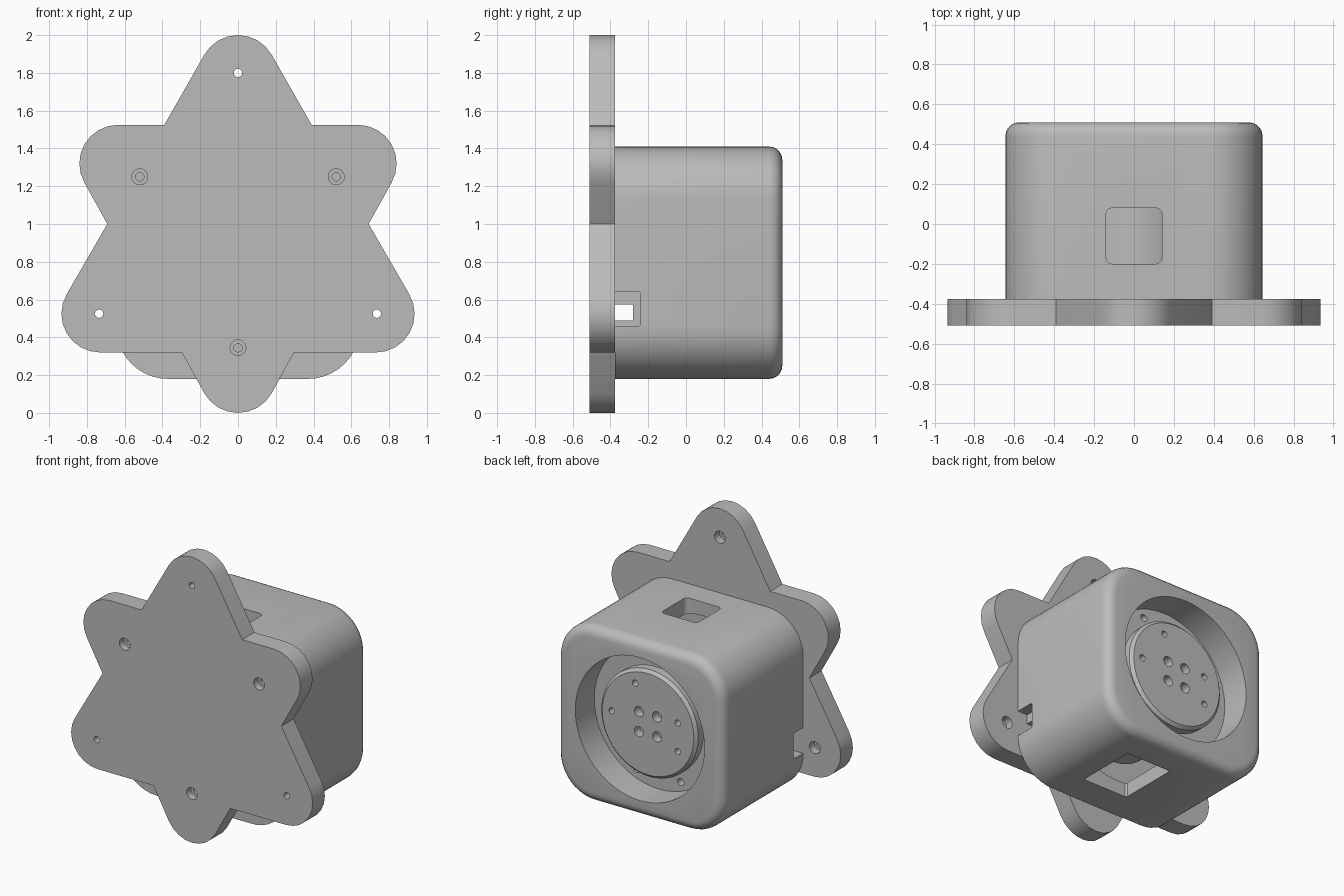
import bpy, bmesh
from math import radians, cos, sin
from mathutils import Vector

cube = bpy.data.objects.get("Cube")
if cube:
    bpy.data.objects.remove(cube, do_unlink=True)

grey = bpy.data.materials.new("plain grey")
grey.use_nodes = True
colour = (0.5, 0.5, 0.5, 1)
grey.diffuse_color = colour
grey.node_tree.nodes["Principled BSDF"].inputs["Base Color"].default_value = colour


def arc(cx, cy, r, start, end, n):
    steps = [radians(start + (end - start) * i / n) for i in range(n + 1)]
    return [(cx + r * cos(a), cy + r * sin(a)) for a in steps]


def circle(cx, cy, r, n=32):
    return arc(cx, cy, r, 0, 360, n)[:-1]


def rounded_rect(x0, x1, y0, y1, r, n=4):
    corners = [(x1 - r, y1 - r, 0), (x0 + r, y1 - r, 90),
               (x0 + r, y0 + r, 180), (x1 - r, y0 + r, 270)]
    return [p for x, y, a in corners for p in arc(x, y, r, a, a + 90, n)]


def prism(name, outline, low, high, axis="y", bevel=0, segments=1):
    """Extrude an outline along an axis, optionally bevelling the far rim."""
    place = {"x": lambda a, b: (low, a, b), "y": lambda a, b: (a, low, b),
             "z": lambda a, b: (a, b, low)}[axis]
    bm = bmesh.new()
    face = bm.faces.new([bm.verts.new(place(a, b)) for a, b in outline])
    top = bmesh.ops.extrude_face_region(bm, geom=[face], use_keep_orig=True)["geom"]
    far = [v for v in top if isinstance(v, bmesh.types.BMVert)]
    shift = Vector([(high - low) * (axis == k) for k in "xyz"])
    bmesh.ops.translate(bm, verts=far, vec=shift)
    if bevel:
        rim = [e for e in top if isinstance(e, bmesh.types.BMEdge)]
        bmesh.ops.bevel(bm, geom=rim, offset=bevel, segments=segments,
                        profile=0.5, affect="EDGES")
    bmesh.ops.recalc_face_normals(bm, faces=bm.faces)
    mesh = bpy.data.meshes.new(name)
    bm.to_mesh(mesh)
    bm.free()
    mesh.materials.append(grey)
    ob = bpy.data.objects.new(name, mesh)
    bpy.context.collection.objects.link(ob)
    return ob


def carve(ob, cutters):
    """Subtract every cutter, bake the result and discard the cutters."""
    for c in cutters:
        m = ob.modifiers.new("cut", "BOOLEAN")
        m.operation, m.solver, m.object = "DIFFERENCE", "EXACT", c
    graph = bpy.context.evaluated_depsgraph_get()
    baked = bpy.data.meshes.new_from_object(ob.evaluated_get(graph))
    ob.modifiers.clear()
    ob.data = baked
    for c in cutters:
        bpy.data.objects.remove(c, do_unlink=True)


def hole(x, z, r, y0, y1, n=20):
    return prism("hole_cutter", circle(x, z, r, n), y0, y1)


FRONT, JOINT, BACK = -0.51, -0.375, 0.51
MID = 0.795

# Six-pointed mounting plate: rounded tips alternating with sharp notches
tips = [(0, 1.795, 90), (-0.635, 1.32, 150), (-0.73, 0.525, 210),
        (0, 0.205, 270), (0.73, 0.525, 330), (0.635, 1.32, 30)]
notches = [(-0.39, 1.525), (-0.692, 1.0), (-0.297, 0.32),
           (0.297, 0.32), (0.692, 1.0), (0.39, 1.525)]
outline = []
for (x, z, a), notch in zip(tips, notches):
    outline += arc(x, z, 0.205, a - 60, a + 60, 8) + [notch]
plate = prism("star_plate", outline, FRONT, JOINT)

# Through holes counterbored from behind, screw holes counterbored in front
cutters = []
for x, z in [(0, 1.8), (-0.735, 0.525), (0.735, 0.525)]:
    cutters += [hole(x, z, 0.022, -0.6, -0.3), hole(x, z, 0.042, -0.43, -0.3)]
for x, z in [(-0.52, 1.25), (0.52, 1.25), (0, 0.345)]:
    cutters += [hole(x, z, 0.022, -0.6, -0.4), hole(x, z, 0.042, -0.6, -0.46)]
carve(plate, cutters)

# Housing with rounded corners and a filleted back rim
housing = prism("housing", rounded_rect(-0.645, 0.645, 0.18, 1.41, 0.275, 10),
                JOINT, BACK, bevel=0.07, segments=5)
cutters = [
    prism("cavity_cutter", circle(0, MID, 0.52, 48), -0.5, 0.2),
    prism("recess_cutter", circle(0, MID, 0.5, 64), 0.3, 0.7),
    prism("top_window_cutter", rounded_rect(-0.14, 0.14, -0.2, 0.08, 0.03),
          1.2, 1.6, "z"),
    prism("bottom_window_cutter", rounded_rect(-0.07, 0.28, -0.16, 0.27, 0.01, 1),
          0, 0.5, "z"),
    # Side cable slots: a stepped one on the left, a plain one on the right
    prism("slot_cutter", rounded_rect(-0.5, -0.28, 0.49, 0.575, 0.005, 1),
          -0.6, 0.8, "x"),
    prism("left_slot_cutter", rounded_rect(-0.5, -0.24, 0.46, 0.64, 0.01, 2),
          0.57, 0.8, "x"),
    prism("right_slot_cutter", rounded_rect(-0.5, -0.27, 0.46, 0.64, 0.01, 2),
          -0.8, -0.4, "x"),
]
cutters += [hole(x, MID + z, 0.025, 0.22, 0.4)
            for x in (-0.17, 0.17) for z in (-0.405, 0.405)]
carve(housing, cutters)

# Motor body inside the cavity and the drilled hub in the recess
motor = prism("motor_body", circle(0, MID, 0.35, 48), -0.22, 0.33)
hub = prism("hub", circle(0, MID, 0.375, 48), 0.34, 0.42, bevel=0.02)
spots = [(x, z, 0.036) for x in (-0.07, 0.07) for z in (-0.07, 0.07)]
spots += [(x, z, 0.022) for x, z in
          [(0.28, 0.02), (0.1, 0.26), (-0.23, 0.07), (-0.23, -0.13)]]
carve(hub, [hole(x, MID + z, r, 0.36, 0.5) for x, z, r in spots])
neck = prism("hub_neck", circle(0, MID, 0.3, 32), 0.32, 0.35)

# Smooth shading with crisp edges
for ob in bpy.context.selected_objects:
    ob.select_set(False)
for ob in (plate, housing, motor, hub, neck):
    ob.select_set(True)
bpy.context.view_layer.objects.active = plate
bpy.ops.object.shade_smooth_by_angle(angle=radians(30))
